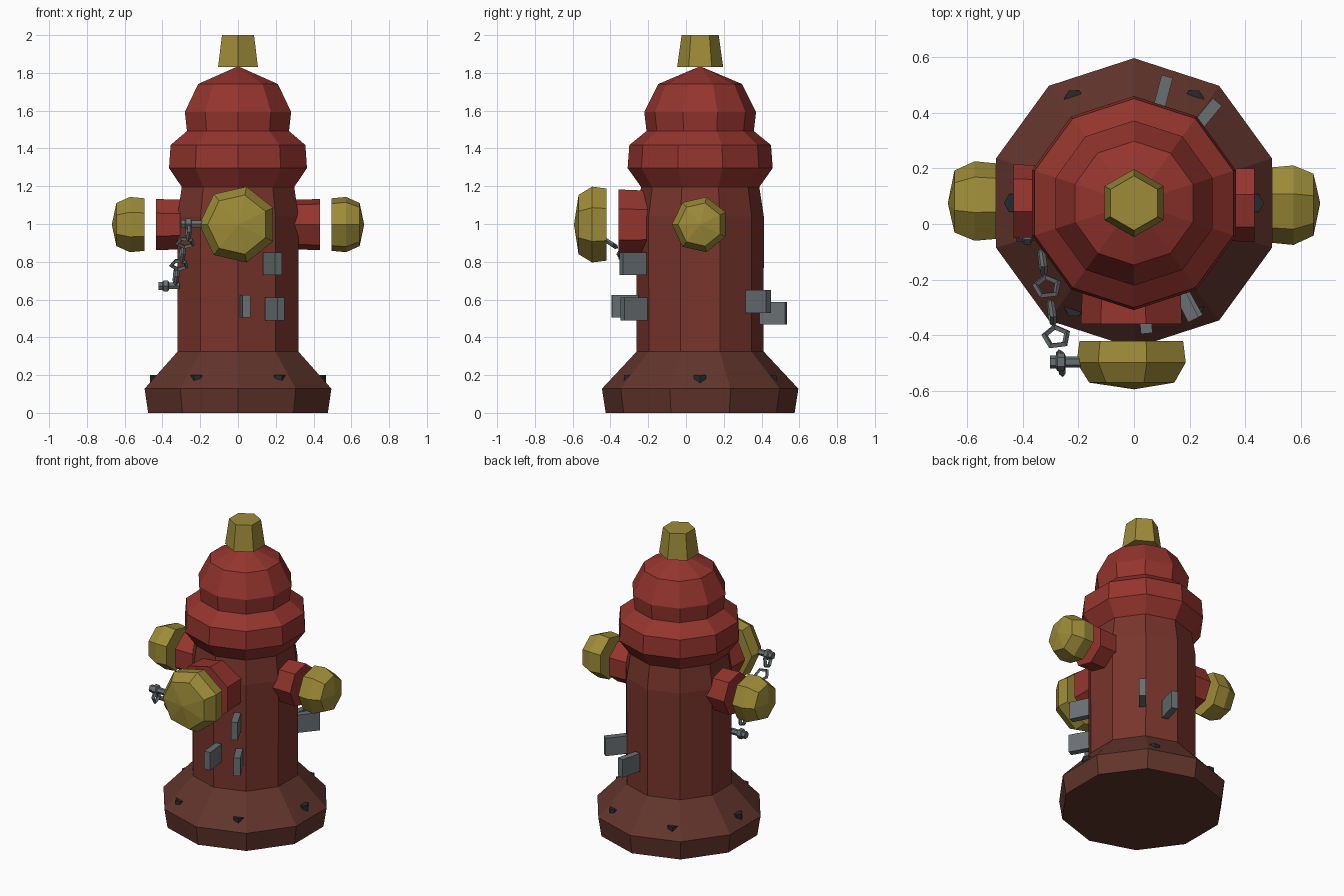
import bpy, bmesh
from math import radians, cos, sin, pi
from mathutils import Matrix, Vector

if "Cube" in bpy.data.objects:
    bpy.data.objects.remove(bpy.data.objects["Cube"])

AXIS = Vector((0, 0.075, 0))  # vertical axis of the hydrant


def material(name, rgb):
    m = bpy.data.materials.new(name)
    m.diffuse_color = (*rgb, 1)
    m.use_nodes = True
    m.node_tree.nodes["Principled BSDF"].inputs["Base Color"].default_value = m.diffuse_color
    return m


RED = material("bright_red", (0.30, 0.035, 0.027))
BODY_RED = material("dark_red", (0.19, 0.035, 0.025))
BASE_RED = material("brown_red", (0.12, 0.035, 0.025))
YELLOW = material("yellow", (0.34, 0.26, 0.04))
GREY = material("metal_grey", (0.14, 0.16, 0.17))
DARK = material("dark_metal", (0.02, 0.024, 0.028))


def finish(name, bm, mat, matrix):
    bmesh.ops.recalc_face_normals(bm, faces=bm.faces)
    me = bpy.data.meshes.new(name)
    bm.to_mesh(me)
    bm.free()
    me.materials.append(mat)
    ob = bpy.data.objects.new(name, me)
    ob.matrix_world = matrix
    bpy.context.collection.objects.link(ob)
    return ob


def lathe(name, profile, sides, mat, matrix, phase=90, caps=(True, True)):
    """Spin (radius, height) points about local z; radius 0 makes a point."""
    bm = bmesh.new()
    rings = []
    for r, h in profile:
        if r == 0:
            rings.append([bm.verts.new((0, 0, h))])
        else:
            angles = [radians(phase) + 2 * pi * i / sides for i in range(sides)]
            rings.append([bm.verts.new((r * cos(a), r * sin(a), h)) for a in angles])
    for lo, hi in zip(rings, rings[1:]):
        for i in range(sides):
            j = (i + 1) % sides
            if len(hi) == 1:
                bm.faces.new((lo[i], lo[j], hi[0]))
            else:
                bm.faces.new((lo[i], lo[j], hi[j], hi[i]))
    for ring, cap in ((rings[0], caps[0]), (rings[-1], caps[1])):
        if cap and len(ring) > 1:
            bm.faces.new(ring)
    return finish(name, bm, mat, matrix)


def ring_link(name, matrix, major=0.043, minor=0.012, sides=5, tube=4):
    """Low-poly chain link lying in the local xy plane."""
    bm = bmesh.new()
    rows = []
    for i in range(sides):
        a = 2 * pi * i / sides
        rows.append([])
        for k in range(tube):
            b = 2 * pi * k / tube
            r = major + minor * cos(b)
            rows[-1].append(bm.verts.new((r * cos(a), r * sin(a), minor * sin(b))))
    for i in range(sides):
        p, q = rows[i], rows[(i + 1) % sides]
        for k in range(tube):
            n = (k + 1) % tube
            bm.faces.new((p[k], q[k], q[n], p[n]))
    return finish(name, bm, GREY, matrix)


def turn(deg):
    return Matrix.Rotation(radians(deg), 4, 'Z')


centre = Matrix.Translation(AXIS)
along_x = Matrix.Rotation(radians(90), 4, 'Y')

# base, barrel and bonnet share one ten-sided silhouette
lathe("base", [(0.50, 0), (0.52, 0.128), (0.336, 0.325)], 10, BASE_RED, centre,
      caps=(True, False))
lathe("barrel", [(0.336, 0.325), (0.337, 1.04), (0.313, 1.196)], 10, BODY_RED, centre,
      caps=(False, False))
lathe("bonnet", [(0.313, 1.196), (0.384, 1.296), (0.375, 1.418), (0.284, 1.492),
                 (0.296, 1.593), (0.222, 1.741), (0, 1.835)], 10, RED, centre,
      caps=(False, False))
lathe("top_nut", [(0.122, 1.83), (0.098, 2.0)], 6, YELLOW, centre)

# three seven-sided outlets with detached caps; the front one is larger
for side, deg, r in (("right", 0, 0.15), ("left", 180, 0.15), ("front", -90, 0.206)):
    place = centre @ Matrix.Translation((0, 0, 0.997)) @ turn(deg) @ along_x
    lathe(side + "_outlet", [(r * 0.89, 0.26), (r * 0.925, 0.433)], 7, RED, place, -90)
    lathe(side + "_cap", [(r * 0.95, 0.495), (r, 0.572), (r * 0.78, 0.644), (0, 0.668)],
          7, YELLOW, place, -90)

# anchor bolts half sunk in the sloping base
for i in range(6):
    place = centre @ turn(60 * i) @ Matrix.Translation((0.43, 0, 0))
    lathe(f"base_bolt_{i + 1}", [(0.037, 0.1), (0.037, 0.2)], 6, DARK, place, 0)

# thin plates standing out radially from the barrel: angle, height
for i, (deg, z) in enumerate([(-63, 0.79), (-61, 0.55), (-84.4, 0.565),
                              (75.3, 0.527), (50.5, 0.59)]):
    bm = bmesh.new()
    bmesh.ops.create_cube(bm, size=1, matrix=Matrix.Diagonal((0.14, 0.042, 0.12, 1)))
    finish(f"plate_{i + 1}", bm, GREY, centre @ turn(deg) @ Matrix.Translation((0.4, 0, z)))

# pins that hold the chain: a thin shank with a collar at the outer end
for name, pos in (("cap_pin", (-0.19, -0.495, 1.0)), ("barrel_pin", (-0.31, -0.04, 0.672))):
    place = Matrix.Translation(pos) @ turn(180) @ along_x
    lathe(name, [(0.02, 0), (0.02, 0.055), (0.033, 0.06), (0.033, 0.085),
                 (0.024, 0.09), (0.024, 0.112)], 6, GREY, place)

# chain of five links, alternately turned a quarter
start, end = Vector((-0.262, -0.495, 0.96)), Vector((-0.328, -0.135, 0.725))
d = (end - start).normalized()
flat = (Vector((1, 0, 0)) - d * d.x).normalized()
up = d.cross(flat)
for i in range(5):
    a, b = (flat, up) if i % 2 else (up, -flat)
    place = Matrix((d, a, b)).transposed().to_4x4()
    place.translation = start.lerp(end, i / 4)
    ring_link(f"chain_link_{i + 1}", place)
